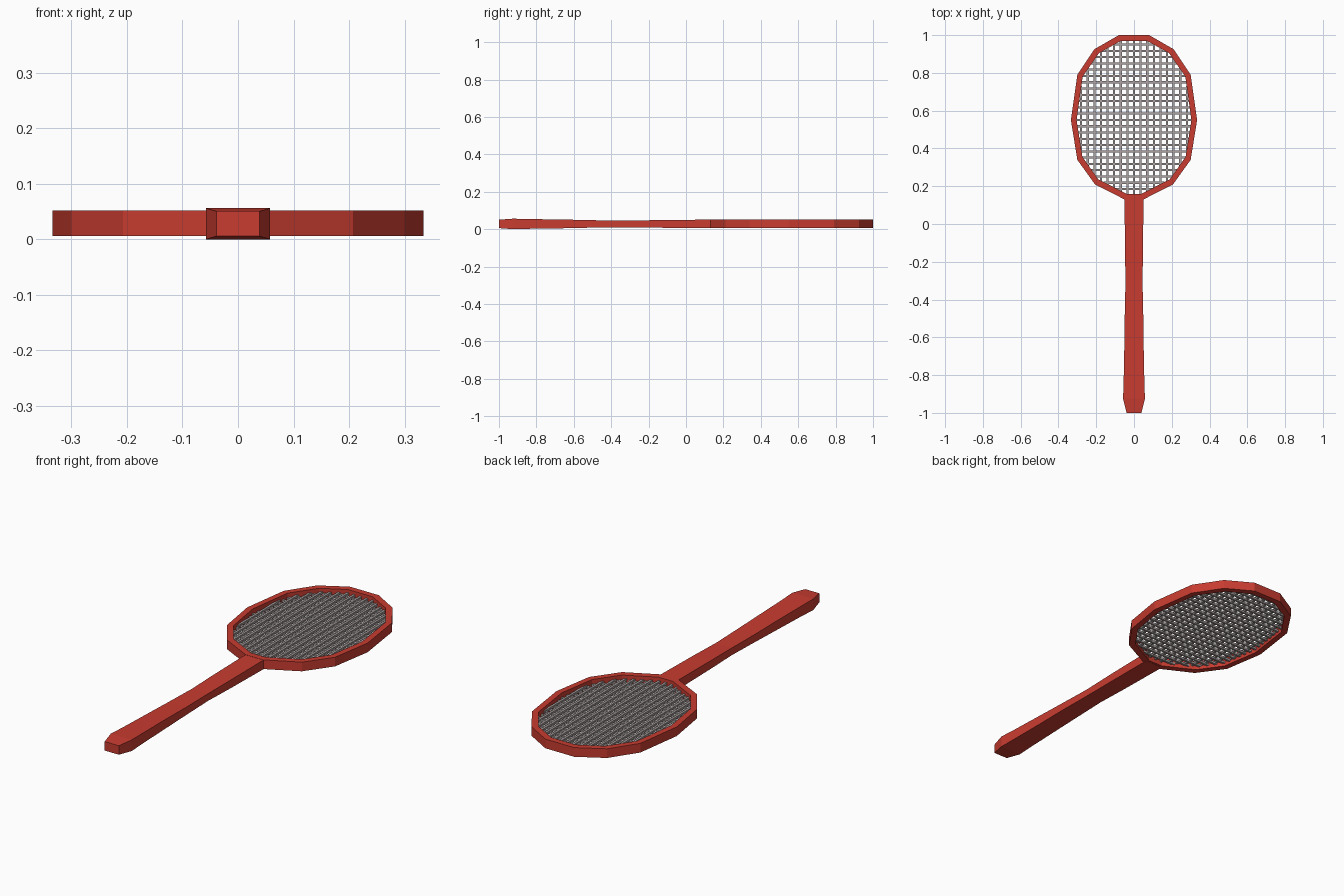
import bpy, bmesh
from mathutils import Vector

cube = bpy.data.objects.get("Cube")
if cube:
    bpy.data.objects.remove(cube, do_unlink=True)


def material(name, rgb):
    m = bpy.data.materials.new(name)
    m.use_nodes = True
    m.diffuse_color = (*rgb, 1)
    m.node_tree.nodes["Principled BSDF"].inputs["Base Color"].default_value = (*rgb, 1)
    return m


red = material("red", (0.58, 0.045, 0.03))
grey = material("string_grey", (0.42, 0.37, 0.37))


def finish(name, bm, mat):
    bmesh.ops.recalc_face_normals(bm, faces=bm.faces)
    mesh = bpy.data.meshes.new(name)
    bm.to_mesh(mesh)
    bm.free()
    mesh.materials.append(mat)
    ob = bpy.data.objects.new(name, mesh)
    bpy.context.collection.objects.link(ob)
    return ob


def loft(bm, rings, closed):
    """Bridge equal vertex rings; close into a loop or cap the ends."""
    rows = [[bm.verts.new(p) for p in r] for r in rings]
    n = len(rows[0])
    pairs = list(zip(rows, rows[1:])) + ([(rows[-1], rows[0])] if closed else [])
    for a, b in pairs:
        for i in range(n):
            j = (i + 1) % n
            bm.faces.new((a[i], a[j], b[j], b[i]))
    if not closed:
        bm.faces.new(rows[0])
        bm.faces.new(rows[-1])


def mirrored(half):
    return half + [(-x, y) for x, y in reversed(half)]


# Head frame: outer and inner outlines, top to throat
outer = mirrored([(0.08, 1.0), (0.21, 0.925), (0.3, 0.79), (0.334, 0.55),
                  (0.3, 0.34), (0.207, 0.21), (0.05, 0.13)])
inner = mirrored([(0.068, 0.97), (0.185, 0.905), (0.272, 0.78), (0.304, 0.55),
                  (0.273, 0.355), (0.19, 0.237), (0.04, 0.16)])
bm = bmesh.new()
loft(bm, [[(*o, 0.006), (*o, 0.052), (*i, 0.052), (*i, 0.006)]
          for o, i in zip(outer, inner)], True)
finish("head_frame", bm, red)

# Handle: rectangular sections (y, half width, half thickness)
sections = [(0.15, 0.046, 0.023), (0.13, 0.05, 0.023), (-0.13, 0.048, 0.0205),
            (-0.3, 0.045, 0.018), (-0.48, 0.049, 0.0195), (-0.64, 0.051, 0.023),
            (-0.84, 0.055, 0.026), (-0.925, 0.058, 0.028), (-1.0, 0.039, 0.0225)]
MID = 0.028
bm = bmesh.new()
loft(bm, [[(-w, y, MID - t), (w, y, MID - t), (w, y, MID + t), (-w, y, MID + t)]
          for y, w, t in sections], False)
finish("handle", bm, red)


# Strings: square bars trimmed to the middle of the frame wall
def crossings(axis, value):
    hits = []
    for a, b in zip(inner, inner[1:] + inner[:1]):
        if (a[axis] - value) * (b[axis] - value) < 0:
            f = (value - a[axis]) / (b[axis] - a[axis])
            hits.append(a[1 - axis] + f * (b[1 - axis] - a[1 - axis]))
    return min(hits) - 0.008, max(hits) + 0.008


def strings(name, axis, first, last, count, z):
    bm = bmesh.new()
    r = 0.0055
    for k in range(count):
        c = first + (last - first) * k / (count - 1)
        rings = []
        for end in crossings(axis, c):
            ring = []
            for u, v in ((-r, -r), (r, -r), (r, r), (-r, r)):
                p = Vector((0, 0, z + v))
                p[axis] = c + u
                p[1 - axis] = end
                ring.append(p)
            rings.append(ring)
        loft(bm, rings, False)
    finish(name, bm, grey)


strings("main_strings", 0, -0.28, 0.28, 17, MID + 0.003)
strings("cross_strings", 1, 0.185, 0.95, 24, MID - 0.003)
